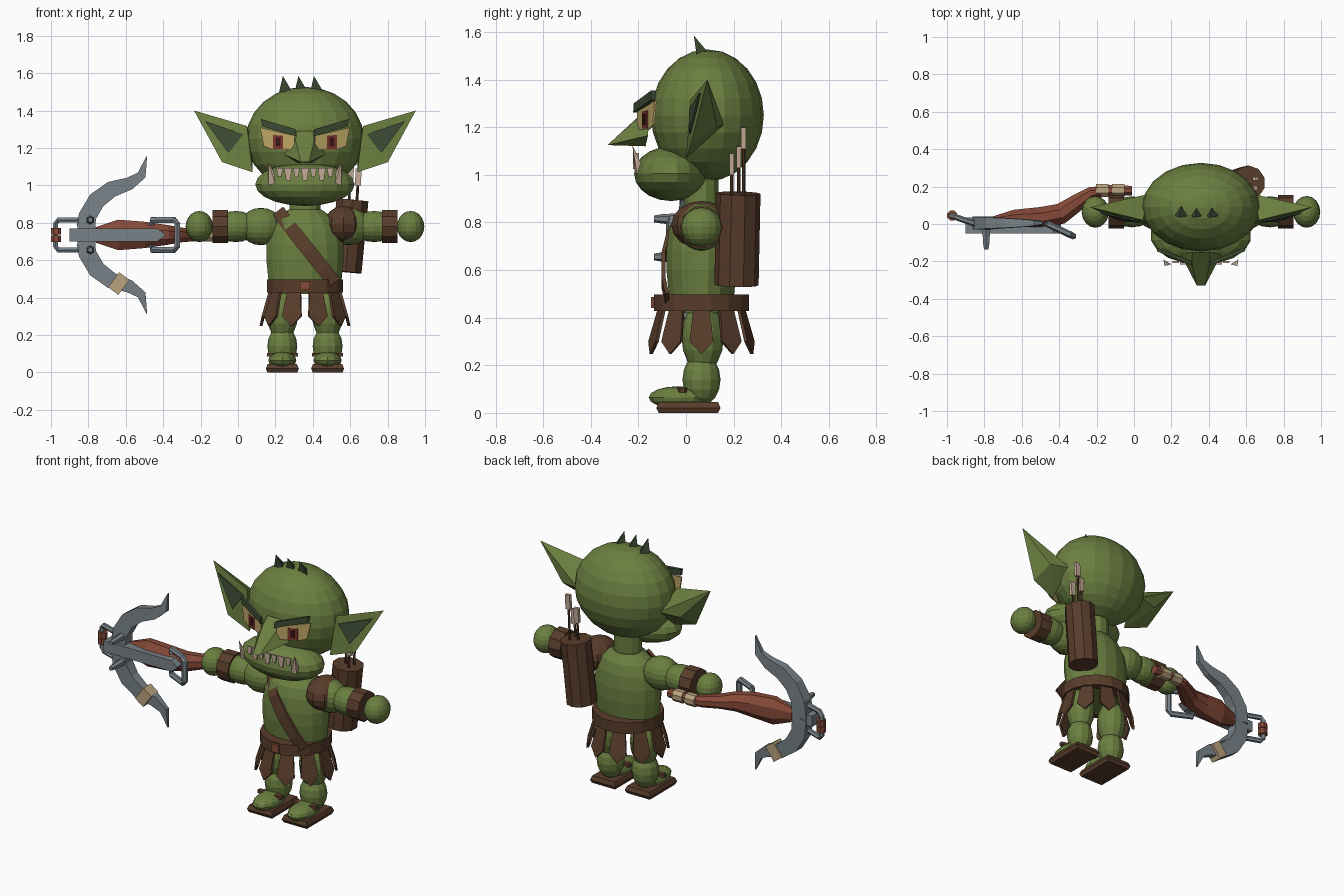
import bpy, bmesh, math
from mathutils import Vector, Matrix

cube = bpy.data.objects.get("Cube")
if cube:
    bpy.data.objects.remove(cube, do_unlink=True)


def material(name, rgb):
    m = bpy.data.materials.new(name)
    m.use_nodes = True
    m.diffuse_color = (*rgb, 1)
    m.node_tree.nodes["Principled BSDF"].inputs["Base Color"].default_value = (*rgb, 1)
    return m


SKIN = material("green skin", (.147, .212, .052))
DARK = material("dark green", (.046, .07, .034))
LEATHER = material("brown leather", (.098, .046, .024))
WOOD = material("red wood", (.24, .068, .04))
STEEL = material("blue grey steel", (.19, .225, .25))
WRAP = material("beige wrap", (.49, .37, .21))
TOOTH = material("tooth", (.55, .40, .30))
EYE = material("yellow eye", (.51, .38, .13))
IRIS = material("red iris", (.20, .035, .025))
PUPIL = material("dark pupil", (.045, .008, .009))

CX, CY = .358, .065     # body axis


def finish(name, bm, mat):
    bmesh.ops.recalc_face_normals(bm, faces=bm.faces)
    me = bpy.data.meshes.new(name)
    bm.to_mesh(me)
    bm.free()
    me.materials.append(mat)
    ob = bpy.data.objects.new(name, me)
    bpy.context.collection.objects.link(ob)
    return ob


def ball(name, centre, radii, mat, segs=16, rings=10):
    bm = bmesh.new()
    bmesh.ops.create_uvsphere(bm, u_segments=segs, v_segments=rings, radius=1)
    bm.transform(Matrix.Translation(centre) @ Matrix.Diagonal((*radii, 1)))
    return finish(name, bm, mat)


def hull(name, points, mat, depth=0):
    """Convex solid; a depth turns flat points into a thin plate."""
    bm = bmesh.new()
    for p in points:
        bm.verts.new(p)
        if depth:
            bm.verts.new((p[0], p[1] + depth, p[2]))
    res = bmesh.ops.convex_hull(bm, input=bm.verts)
    loose = [v for v in bm.verts if not v.link_faces]
    bmesh.ops.delete(bm, geom=loose, context='VERTS')
    bmesh.ops.dissolve_limit(bm, angle_limit=.02, verts=bm.verts, edges=bm.edges)
    return finish(name, bm, mat)


def tube(name, path, radii, mat, sides=8, ref=(0, 1, 0)):
    """Sweep a ring along a path; radii are (across, along ref)."""
    pts = [Vector(p) for p in path]
    if isinstance(radii, tuple):
        radii = [radii] * len(pts)
    phase, grow = (math.pi / 4, math.sqrt(2)) if sides == 4 else (math.pi / sides, 1)
    bm, rings = bmesh.new(), []
    for i, p in enumerate(pts):
        t = (pts[min(i + 1, len(pts) - 1)] - pts[max(i - 1, 0)]).normalized()
        r = Vector(ref)
        b = (r - t * r.dot(t)).normalized()
        n = t.cross(b)
        angles = [phase + math.tau * k / sides for k in range(sides)]
        rings.append([bm.verts.new(p + grow * (n * radii[i][0] * math.cos(a)
                                               + b * radii[i][1] * math.sin(a))) for a in angles])
    for lo, hi in zip(rings, rings[1:]):
        for k in range(sides):
            j = (k + 1) % sides
            bm.faces.new((lo[k], lo[j], hi[j], hi[k]))
    bm.faces.new(rings[0])
    bm.faces.new(rings[-1])
    return finish(name, bm, mat)


# Head, jaw, nose
ball("head", (CX, .09, 1.25), (.315, .237, .277), SKIN, 20, 12)
ball("jaw", (CX, -.063, 1.005), (.27, .155, .115), SKIN, 18, 10)
nose = []
for s in (-1, 1):
    nose += [(CX + s * .045, -.15, 1.29), (CX + s * .05, -.20, 1.24), (CX + s * .022, -.33, 1.125),
             (CX + s * .11, -.16, 1.165), (CX + s * .04, -.17, 1.12)]
hull("nose", nose, SKIN)

# Hair spikes, leaning forward
for i in range(3):
    x = .255 + .083 * i
    hull("hair_spike", [(x - .035, .045, 1.5), (x + .035, .045, 1.5), (x, .105, 1.5),
                        (x - .015, .033, 1.585)], DARK)

# Paired face parts, given as offsets from the body axis
for s, side in ((-1, "right"), (1, "left")):
    def face(pts, lift=0):
        return [(CX + s * d, -.228 + .4 * d - lift, z) for d, z in pts]

    hull(side + "_ear", [(CX + s * d, y, z) for d, y, z in
                         ((.593, .09, 1.4), (.31, .02, 1.317), (.443, .02, 1.124),
                          (.28, 0, 1.07), (.28, .16, 1.21), (.41, .13, 1.2))], SKIN)
    hull(side + "_inner_ear", [(CX + s * d, y, z) for d, y, z in
                               ((.535, .055, 1.344), (.33, .012, 1.274), (.408, .012, 1.172))],
         DARK, .008)
    hull(side + "_eye", face([(.24, 1.31), (.055, 1.265), (.055, 1.19), (.17, 1.19), (.22, 1.21)]), EYE, .008)
    hull(side + "_iris", face([(.17, 1.27), (.117, 1.265), (.117, 1.195), (.17, 1.195)], .004), IRIS, .006)
    hull(side + "_pupil", face([(.155, 1.255), (.132, 1.255), (.132, 1.21), (.155, 1.21)], .008), PUPIL, .006)
    hull(side + "_brow", face([(.235, 1.355), (.05, 1.3), (.045, 1.262), (.228, 1.315)], .012), DARK, .02)
    hull(side + "_tusk", [(CX + s * d, y, z) for d, y, z in
                          ((.195, -.225, 1.125), (.195, -.205, 1.0), (.16, -.215, 1.01),
                           (.2, -.19, 1.05), (.165, -.215, 1.07))], TOOTH)

# Row of teeth
for i in range(7):
    d = -.135 + .045 * i
    w, low = (.022, 1.025) if i % 2 else (.018, 1.045)
    y = -.222 + .8 * d * d
    hull("tooth", [(CX + d - w, y, 1.092), (CX + d + w, y, 1.092),
                   (CX + d - w * .5, y, low), (CX + d + w * .5, y, low)], TOOTH, .009)

# Torso, neck, belt
tube("torso", [(CX, CY, z) for z in (.42, .5, .6, .68, .76, .82, .87)],
     [(.18, .13), (.2, .14), (.21, .15), (.21, .15), (.195, .14), (.165, .12), (.09, .08)], SKIN, 16)
tube("neck", [(CX, CY, .8), (CX, CY, 1.0)], (.085, .075), SKIN, 12)
tube("belt", [(CX, CY, .428), (CX, CY, .497)], (.207, .203), LEATHER, 16)
tube("buckle", [(CX, -.138, .44), (CX, -.138, .487)], (.026, .01), WOOD, 4)
tube("chest_strap", [(.215, .03, .86), (.30, -.07, .75), (.38, -.095, .65), (.46, -.095, .55), (.515, -.08, .48)],
     (.037, .008), LEATHER, 4)

# Skirt of ten hanging leather strips
for i in range(10):
    a = math.tau * i / 10
    ca, sa = math.cos(a), math.sin(a)
    strip = []
    for r, t, z in ((.165, .033, .45), (.205, .05, .3), (.215, 0, .247)):
        for u in (-t, t):
            for rr in (r, r + .014):
                strip.append((CX + 1.06 * (rr * ca - u * sa), CY + rr * sa + u * ca, z))
    hull("skirt_strip", strip, LEATHER)

# Arms and legs
for s, side in ((-1, "right"), (1, "left")):
    def arm(d):
        return (CX + s * d, CY, .78)

    ball(side + "_upper_arm", arm(.235), (.115, .095, .1), SKIN)
    ball(side + "_forearm", arm(.37), (.12, .083, .083), SKIN)
    tube(side + "_bracer", [arm(.412), arm(.494)], (.092, .09), LEATHER, 10)
    ball(side + "_hand", arm(.565), (.073, .085, .083), SKIN)
    x = CX + s * .121
    ball(side + "_thigh", (x, .07, .32), (.085, .089, .15), SKIN, 12, 8)
    ball(side + "_shin", (x, .065, .14), (.08, .08, .11), SKIN, 12, 8)
    ball(side + "_foot", (x, -.03, .065), (.075, .127, .047), SKIN, 12, 8)
    tube(side + "_sole", [(x, .01, z) for z in (0, .02, .045)],
         [(.08, .125), (.088, .135), (.078, .125)], LEATHER, 4)
    tube(side + "_sandal_strap", [(x, -.015, .085), (x, -.015, .105)], (.09, .026), LEATHER, 8)

ball("pauldron", (.563, CY, .79), (.108, .127, .1), LEATHER, 10, 8)

# Quiver with arrows
tube("quiver", [(.575, .212, .537), (.612, .22, .922)], (.09, .093), LEATHER, 10)
for dx, dy, top in ((-.025, 0, 1.12), (.02, .02, 1.2), (.015, -.03, 1.09)):
    x, y = .615 + dx, .222 + dy
    tube("arrow_shaft", [(x, y, .85), (x + .015, y, top)], (.007, .007), LEATHER, 6)
    tube("arrow_fletching", [(x + .011, y, top - .09), (x + .015, y, top)], (.016, .01), TOOTH, 4)

# Crossbow: wooden stock with wrapped grip
BZ = .735
tube("crossbow_stock", [(x, y, BZ) for x, y in ((-.76, .02), (-.64, .03), (-.5, .035), (-.39, .055),
                                               (-.31, .11), (-.23, .165), (-.13, .18), (-.01, .178))],
     [(.02, .045), (.05, .088), (.06, .076), (.06, .058), (.05, .042), (.036, .036), (.03, .03), (.028, .028)],
     WOOD, 8, (0, 0, 1))
for x in (-.17, -.085):
    tube("grip_wrap", [(x - .033, .18, BZ), (x + .033, .18, BZ)], (.038, .038), WRAP, 8)
tube("crossbow_rail", [(x, -.008, BZ) for x in (-.9, -.43, -.39)],
     [(.034, .042), (.034, .042), (.004, .042)], STEEL, 4)

# Crossbow limbs, mirrored about the rail
for s, side in ((1, "upper"), (-1, "lower")):
    tube(side + "_limb", [(x, .005, BZ + s * z) for x, z in
                          ((-.815, 0), (-.805, .1), (-.755, .185), (-.675, .245), (-.58, .275), (-.515, .32), (-.488, .42))],
         [(.048, .035), (.048, .034), (.047, .03), (.043, .026), (.034, .02), (.024, .014), (.002, .006)], STEEL, 4)
    tube(side + "_bolt", [(-.79, -.02, BZ + s * .08), (-.79, -.1, BZ + s * .08), (-.79, -.135, BZ + s * .08)],
         [(.024, .024), (.02, .02), (.014, .014)], STEEL, 6, (0, 0, 1))
tube("limb_wrap", [(-.665, .005, .495), (-.61, .005, .455)], (.05, .036), WRAP, 4)

# Front stirrup and rear bracket
for name, x0, y0, x1, y1, r in (("stirrup", -.85, 0, -.975, .045, .016),
                               ("rear_bracket", -.46, 0, -.325, -.065, .018)):
    xm, ym = x0 + (x1 - x0) * .88, y0 + (y1 - y0) * .88
    outline = [(x0, y0, .05), (x0, y0, .08), (xm, ym, .08), (x1, y1, .062)]
    path = [(x, y, BZ + z) for x, y, z in outline] + [(x, y, BZ - z) for x, y, z in reversed(outline)]
    tube(name, path, (r, r), STEEL, 6)
for z in (-.02, .02):
    tube("stirrup_grip", [(-.972, .045, BZ + z - .018), (-.972, .045, BZ + z + .018)], (.029, .029), WOOD, 8)
